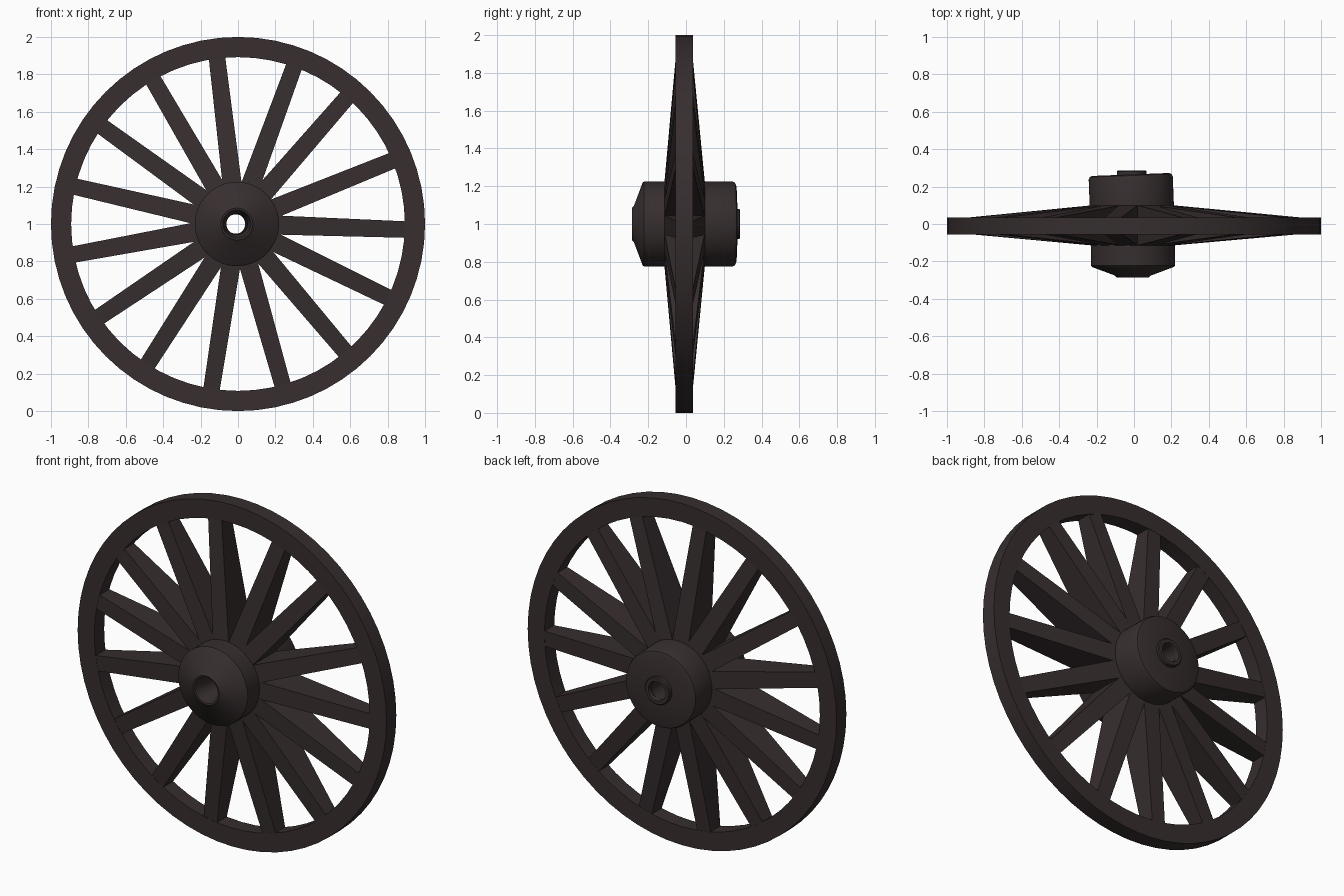
import bpy, bmesh, math
from mathutils import Matrix, Vector

if "Cube" in bpy.data.objects:
    bpy.data.objects.remove(bpy.data.objects["Cube"])

wood = bpy.data.materials.new("dark brown wood")
wood.diffuse_color = (0.038, 0.027, 0.028, 1)
wood.use_nodes = True
wood.node_tree.nodes["Principled BSDF"].inputs["Base Color"].default_value = wood.diffuse_color


def finish(bm, name, loc, rot_z=0.0, smooth=True):
    bmesh.ops.recalc_face_normals(bm, faces=bm.faces[:])
    me = bpy.data.meshes.new(name)
    bm.to_mesh(me)
    bm.free()
    me.materials.append(wood)
    ob = bpy.data.objects.new(name, me)
    bpy.context.collection.objects.link(ob)
    ob.location = loc
    ob.rotation_euler = (0, 0, rot_z)
    if smooth:
        bpy.ops.object.select_all(action='DESELECT')
        ob.select_set(True)
        bpy.context.view_layer.objects.active = ob
        bpy.ops.object.shade_smooth_by_angle(angle=math.radians(30))
    return ob


def lathe(name, profile, loc, segs=64, rot_z=0.0):
    """Spin a closed (radius, y) profile around the y axis."""
    bm = bmesh.new()
    rings = []
    for i in range(segs):
        a = 2 * math.pi * i / segs
        rings.append([bm.verts.new((r * math.cos(a), y, r * math.sin(a))) for r, y in profile])
    n = len(profile)
    for i in range(segs):
        p, q = rings[i], rings[(i + 1) % segs]
        for j in range(n):
            k = (j + 1) % n
            bm.faces.new((p[j], p[k], q[k], q[j]))
    return finish(bm, name, loc, rot_z)


# Rim
lathe("rim", [(1.0, -0.055), (1.0, 0.036), (0.892, 0.036), (0.892, -0.055)], (0, 0, 1), 64)

# Front hub: drum, sloping nose and dished bore
lathe("front_hub", [(0.225, -0.10), (0.225, -0.222), (0.218, -0.23), (0.095, -0.276),
                    (0.085, -0.286), (0.075, -0.284), (0.056, -0.20), (0.056, -0.10)],
      (-0.006, 0, 1))

# Rear hub: slightly tilted drum with a small collar
tilt = math.radians(2.2)
lathe("rear_hub", [(0.225, 0.09), (0.225, 0.245), (0.219, 0.259), (0.205, 0.265), (0.056, 0.265),
                   (0.056, 0.09)], (-0.008, 0, 1), rot_z=tilt)
lathe("rear_collar", [(0.080, 0.25), (0.080, 0.281), (0.075, 0.286), (0.056, 0.286),
                      (0.052, 0.275), (0.056, 0.25)], (-0.012, 0, 1))

# Core joining both hubs between the spokes
lathe("hub_core", [(0.17, -0.11), (0.17, 0.10), (0.056, 0.10), (0.056, -0.11)], (-0.008, 0, 1))

# Spokes: hand-set, uneven angles, deeper at the hub than at the rim
angles = [-1.9, 22.3, 49.3, 70.4, 97.2, 120.5, 144.4, 167.1,
          190.5, 213.8, 237.2, 260.9, 285.5, 310.0, 333.9]
R0, R1 = 0.12, 0.90
for n, deg in enumerate(angles):
    a = math.radians(deg)
    root_a = math.radians(deg * 0.6 + n * 24 * 0.4)
    root = Vector((-0.006 + R0 * math.cos(root_a), 0, R0 * math.sin(root_a)))
    tip = Vector((R1 * math.cos(a), 0, R1 * math.sin(a)))
    d = (tip - root).normalized()
    side = Vector((-d.z, 0, d.x))
    bm = bmesh.new()
    ends = []
    for p, w, yf, yb in ((root, 0.052, -0.123, 0.109), (tip, 0.044, -0.053, 0.034)):
        ends.append([bm.verts.new(p + side * s * w + Vector((0, y, 0)))
                     for s, y in ((-1, yf), (1, yf), (1, yb), (-1, yb))])
    A, B = ends
    bm.faces.new(A)
    bm.faces.new(B)
    for j in range(4):
        k = (j + 1) % 4
        bm.faces.new((A[j], A[k], B[k], B[j]))
    finish(bm, f"spoke_{n + 1}", (0, 0, 1), smooth=False)
